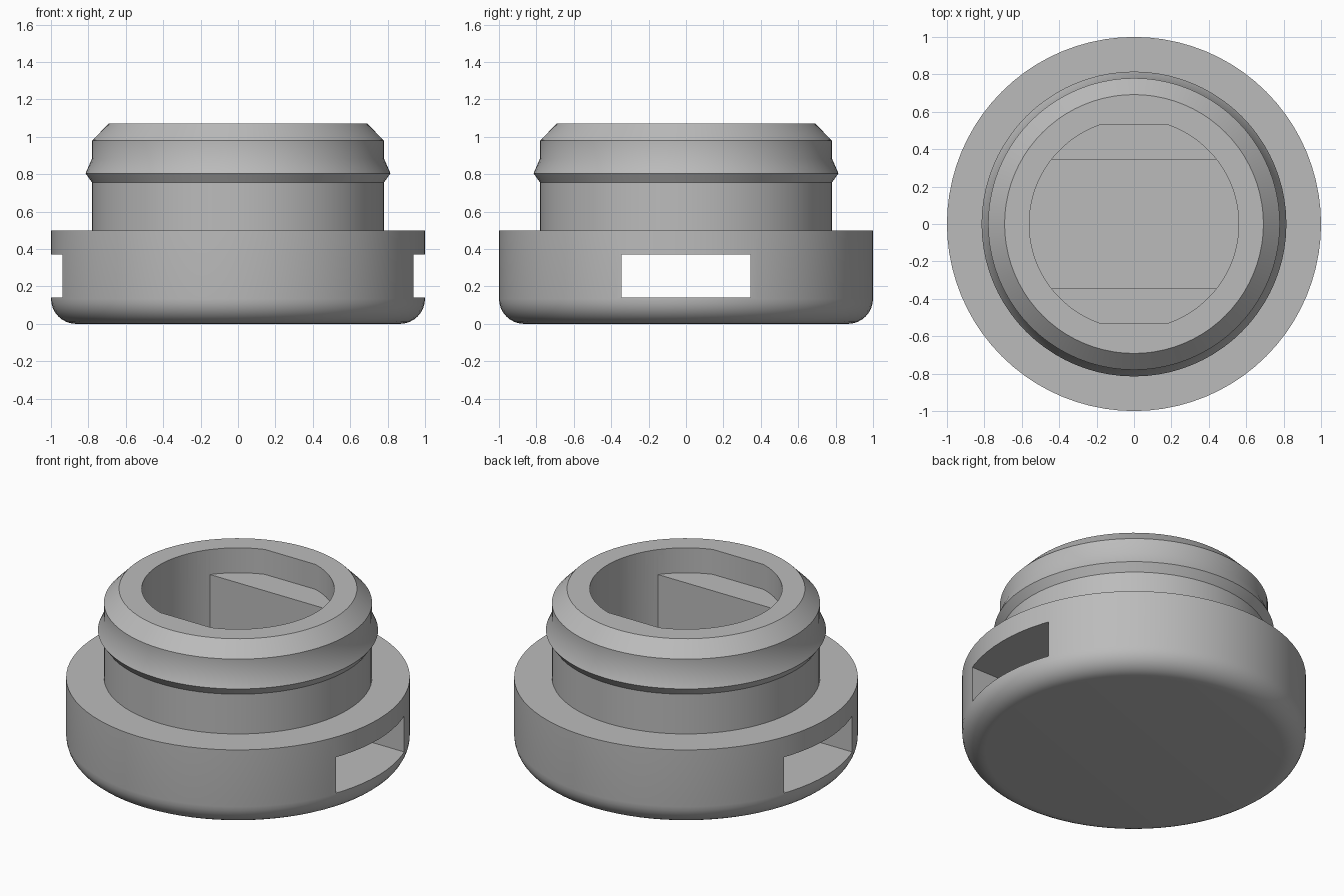
import bpy, bmesh, math

cube = bpy.data.objects.get("Cube")
if cube:
    bpy.data.objects.remove(cube, do_unlink=True)

SEGMENTS = 80
BORE = 0.56        # cavity radius
SLOT = 0.345       # half width of the side slot and the deep pocket
SLOT_FLOOR, SLOT_ROOF = 0.14, 0.37

grey = bpy.data.materials.new("plain_grey")
grey.use_nodes = True
colour = (0.5, 0.5, 0.5, 1)
grey.diffuse_color = colour
grey.node_tree.nodes["Principled BSDF"].inputs["Base Color"].default_value = colour


def make_object(name, bm):
    bmesh.ops.recalc_face_normals(bm, faces=bm.faces)
    mesh = bpy.data.meshes.new(name)
    bm.to_mesh(mesh)
    bm.free()
    mesh.materials.append(grey)
    obj = bpy.data.objects.new(name, mesh)
    bpy.context.collection.objects.link(obj)
    return obj


def lathe(name, profile):
    """Closed solid of revolution with flat end caps."""
    bm = bmesh.new()
    rings = []
    for r, z in profile:
        angles = [math.tau * i / SEGMENTS for i in range(SEGMENTS)]
        rings.append([bm.verts.new((r * math.cos(a), r * math.sin(a), z)) for a in angles])
    for low, high in zip(rings, rings[1:]):
        for i in range(SEGMENTS):
            j = (i + 1) % SEGMENTS
            bm.faces.new((low[i], low[j], high[j], high[i]))
    bm.faces.new(rings[0])
    bm.faces.new(rings[-1])
    return make_object(name, bm)


def prism(name, outline, bottom, top):
    bm = bmesh.new()
    face = bm.faces.new([bm.verts.new((x, y, bottom)) for x, y in outline])
    extruded = bmesh.ops.extrude_face_region(bm, geom=[face])["geom"]
    verts = [v for v in extruded if isinstance(v, bmesh.types.BMVert)]
    bmesh.ops.translate(bm, verts=verts, vec=(0, 0, top - bottom))
    return make_object(name, bm)


def clipped_circle(radius, limit, steps=24):
    """Circle cut off flat at y = +limit and y = -limit."""
    half = math.asin(limit / radius)
    arc = [half * (2 * i / steps - 1) for i in range(steps + 1)]
    right = [(radius * math.cos(a), radius * math.sin(a)) for a in arc]
    return right + [(-x, -y) for x, y in right]


# Outer shell: rounded base, shoulder, neck, snap bead and chamfered rim
fillet = 0.135
profile = []
for i in range(9):
    a = math.pi / 2 * i / 8
    profile.append((1 - fillet + fillet * math.sin(a), fillet - fillet * math.cos(a)))
profile += [(1, 0.5), (0.78, 0.5), (0.78, 0.755), (0.815, 0.805),
            (0.78, 0.885), (0.78, 0.98), (0.692, 1.07)]
cap = lathe("cap_body", profile)

# Stepped cavity and the slot running through both sides
box = [(-1.2, -SLOT), (1.2, -SLOT), (1.2, SLOT), (-1.2, SLOT)]
cutters = [
    prism("upper_cavity_cutter", clipped_circle(BORE, 0.53), 0.91, 1.3),
    prism("deep_pocket_cutter", clipped_circle(BORE, SLOT), SLOT_FLOOR, 1.2),
    prism("side_slot_cutter", box, SLOT_FLOOR, SLOT_ROOF),
]

bpy.ops.object.select_all(action="DESELECT")
bpy.context.view_layer.objects.active = cap
cap.select_set(True)
for cutter in cutters:
    cutter.hide_render = True
    cut = cap.modifiers.new(cutter.name, "BOOLEAN")
    cut.operation = "DIFFERENCE"
    cut.solver = "EXACT"
    cut.object = cutter
    bpy.ops.object.modifier_apply(modifier=cut.name)
    bpy.data.objects.remove(cutter, do_unlink=True)

bpy.ops.object.shade_smooth_by_angle(angle=math.radians(30))
